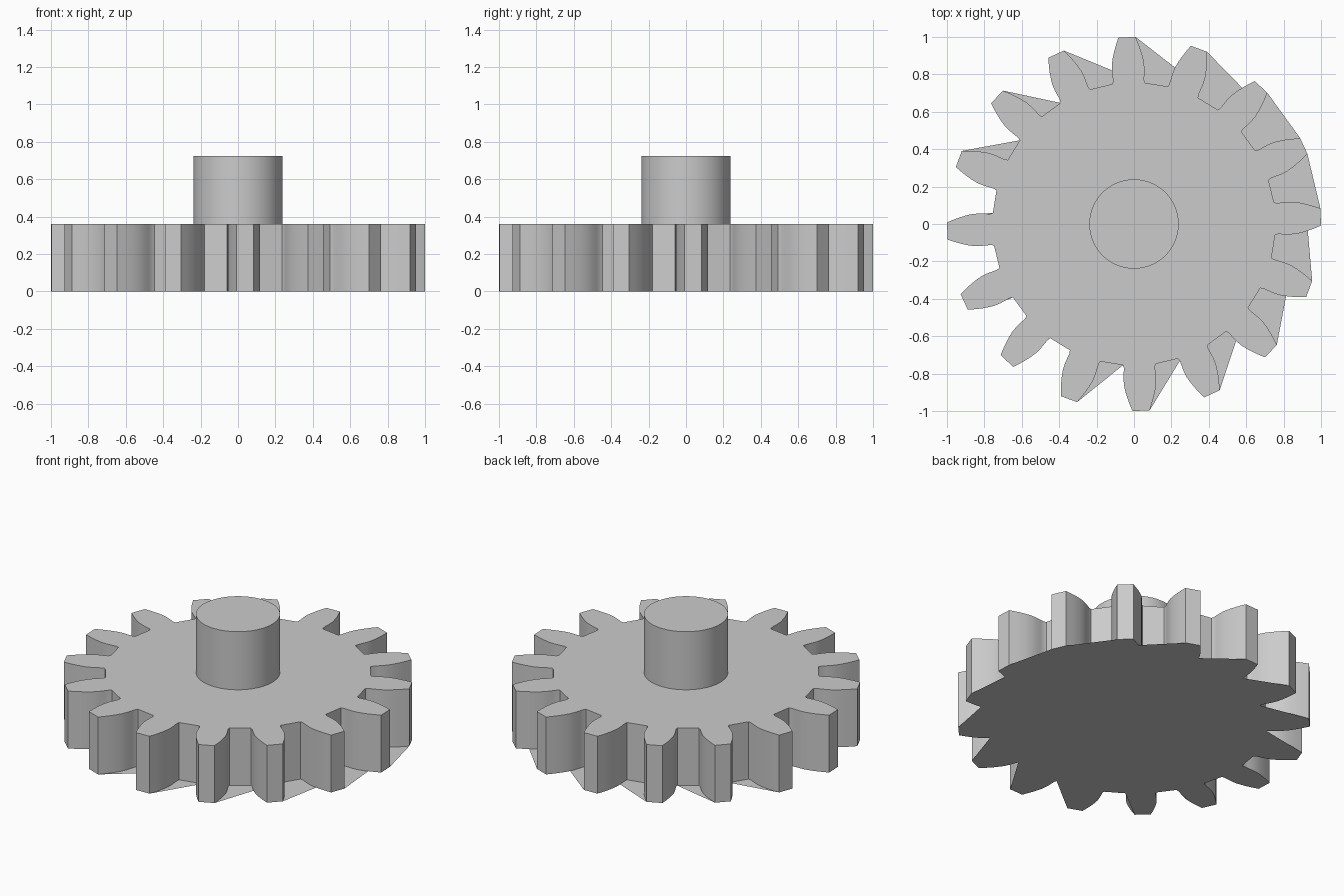
import bpy, bmesh
from math import asin, sin, cos, radians, pi, hypot

if "Cube" in bpy.data.objects:
    bpy.data.objects.remove(bpy.data.objects["Cube"])

TEETH, PHASE, HEIGHT = 16, radians(2.15), 0.36
# Half tooth profile: (radius, half width) from root to tip
HALF = [(0.757, 0.087), (0.772, 0.083), (0.80, 0.085), (0.83, 0.087),
        (0.865, 0.086), (0.90, 0.079), (0.93, 0.071), (0.96, 0.061), (1.0, 0.046)]

# Webs on the underside: each straight edge bridges part of a tooth gap
WEBS = [((0.01, 1.0), (0.22, 0.855)), ((0.39, 0.92), (0.58, 0.735)),
        ((0.71, 0.70), (0.87, 0.457)), ((0.92, 0.38), (0.997, 0.085)),
        ((0.945, -0.035), (0.95, -0.31)), ((0.805, -0.39), (0.765, -0.64)),
        ((0.555, -0.63), (0.455, -0.885)), ((0.245, -0.73), (0.085, -0.995)),
        ((-0.11, -0.75), (-0.30, -0.95)), ((-0.42, -0.62), (-0.64, -0.755)),
        ((-0.645, -0.39), (-0.785, -0.455)), ((-0.86, 0.055), (-0.755, 0.08)),
        ((-0.905, 0.395), (-0.65, 0.40)), ((-0.70, 0.71), (-0.395, 0.65)),
        ((-0.38, 0.925), (-0.11, 0.82))]


def finish(bm, name):
    me = bpy.data.meshes.new(name)
    bm.to_mesh(me)
    bm.free()
    ob = bpy.data.objects.new(name, me)
    bpy.context.collection.objects.link(ob)
    bpy.ops.object.select_all(action='DESELECT')
    ob.select_set(True)
    bpy.context.view_layer.objects.active = ob
    bpy.ops.object.shade_smooth_by_angle(angle=radians(25))
    return ob


# Gear outline, counter-clockwise
outline = []
for t in range(TEETH):
    c = PHASE + t * 2 * pi / TEETH
    side = [(r, asin(w / r)) for r, w in HALF]
    for r, a in [(r, -a) for r, a in side] + side[::-1]:
        outline.append((r * cos(c + a), r * sin(c + a)))
n = len(outline)


def nearest(p):
    return min(range(n), key=lambda i: hypot(outline[i][0] - p[0], outline[i][1] - p[1]))


# Outline points skipped by the underside where a web spans the gap
skipped = set()
for p, q in WEBS:
    i, j = nearest(p), nearest(q)
    if (j - i) % n > n // 2:
        i, j = j, i
    skipped.update((i + k) % n for k in range(1, (j - i) % n))

# Toothed wheel: walls, top, and webbed underside
bm = bmesh.new()
low = [bm.verts.new((x, y, 0)) for x, y in outline]
high = [bm.verts.new((x, y, HEIGHT)) for x, y in outline]
for i in range(n):
    j = (i + 1) % n
    bm.faces.new((low[i], low[j], high[j], high[i]))
bm.faces.new(high)
under = [bm.verts.new((x, y, 0)) for i, (x, y) in enumerate(outline) if i not in skipped]
bm.faces.new(under[::-1])
finish(bm, "gear_wheel")

# Hub shaft
bm = bmesh.new()
bmesh.ops.create_cone(bm, cap_ends=True, segments=64, radius1=0.239, radius2=0.239, depth=0.365)
bmesh.ops.translate(bm, verts=bm.verts, vec=(0, 0, 0.36 + 0.1825))
finish(bm, "hub_shaft")
